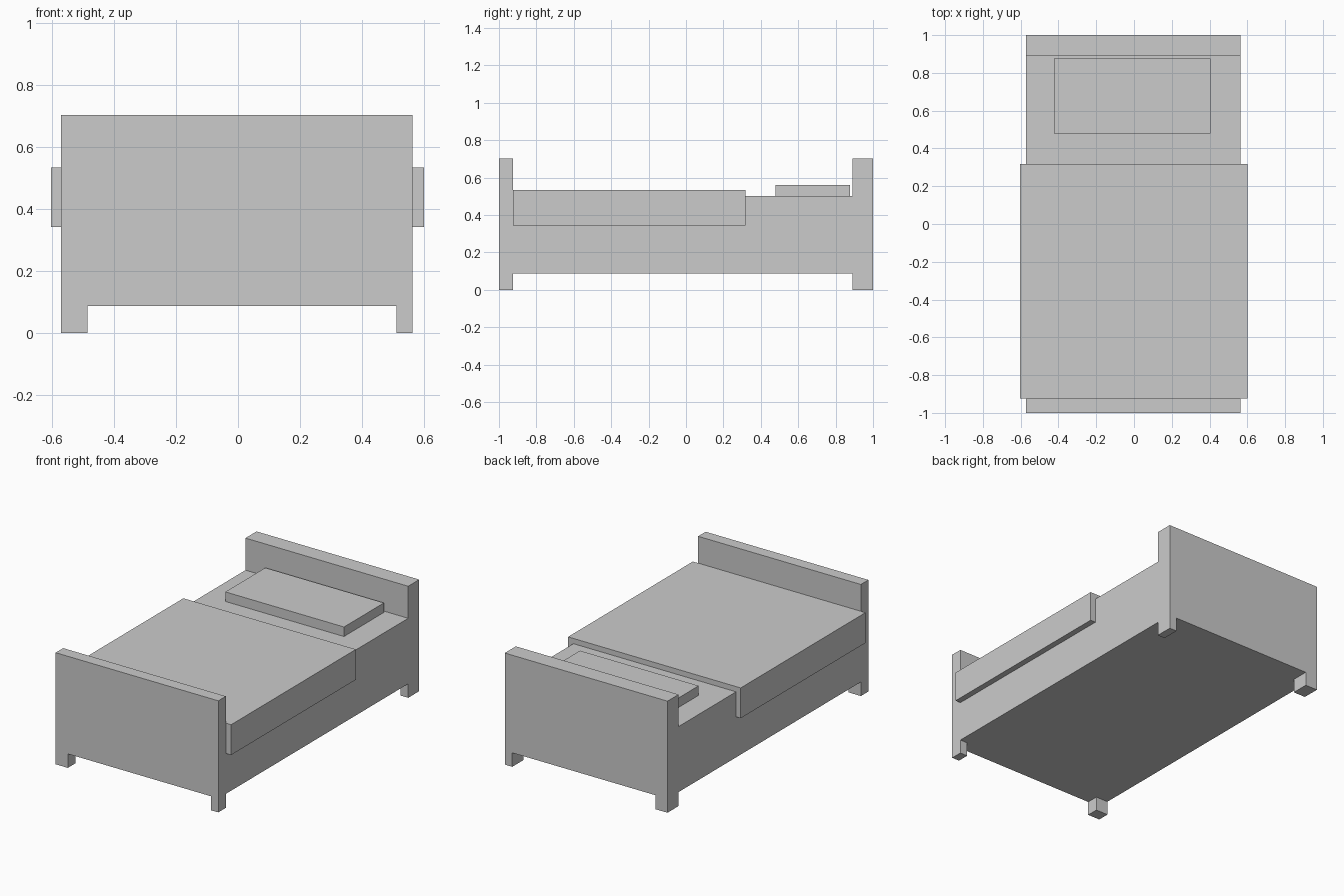
import bpy
import bmesh
from mathutils import Vector

if "Cube" in bpy.data.objects:
    bpy.data.objects.remove(bpy.data.objects["Cube"])

# Shared levels and edges of the bed
L, R = -0.571, 0.563          # frame sides
CLEAR, DECK, TOP = 0.088, 0.501, 0.703
FOOT, HEAD = -0.925, 0.89     # inner faces of the end boards


def extrude_profile(name, profile, y0, y1):
    """Extrude a closed x-z profile from y0 to y1."""
    bm = bmesh.new()
    face = bm.faces.new([bm.verts.new((x, y0, z)) for x, z in profile])
    out = bmesh.ops.extrude_face_region(bm, geom=[face])
    verts = [g for g in out["geom"] if isinstance(g, bmesh.types.BMVert)]
    bmesh.ops.translate(bm, verts=verts, vec=Vector((0, y1 - y0, 0)))
    bmesh.ops.recalc_face_normals(bm, faces=bm.faces)
    mesh = bpy.data.meshes.new(name)
    bm.to_mesh(mesh)
    bm.free()
    obj = bpy.data.objects.new(name, mesh)
    bpy.context.collection.objects.link(obj)
    return obj


def rect(x0, x1, z0, z1):
    return [(x0, z0), (x1, z0), (x1, z1), (x0, z1)]


# End boards with two feet each
board = [(L, 0), (-0.486, 0), (-0.486, CLEAR), (0.511, CLEAR),
         (0.511, 0), (R, 0), (R, TOP), (L, TOP)]
extrude_profile("footboard", board, -1.0, FOOT)
extrude_profile("headboard", board, HEAD, 1.0)

# Mattress and base between the boards
extrude_profile("mattress_base", rect(L, R, CLEAR, DECK), FOOT, HEAD)

# Blanket draped over the top and both sides
drape = [(-0.603, 0.343), (L, 0.343), (L, DECK), (R, DECK),
         (R, 0.343), (0.6, 0.343), (0.6, 0.534), (-0.603, 0.534)]
extrude_profile("blanket", drape, FOOT, 0.317)

# Pillow
extrude_profile("pillow", rect(-0.423, 0.404, DECK, 0.561), 0.478, 0.876)
